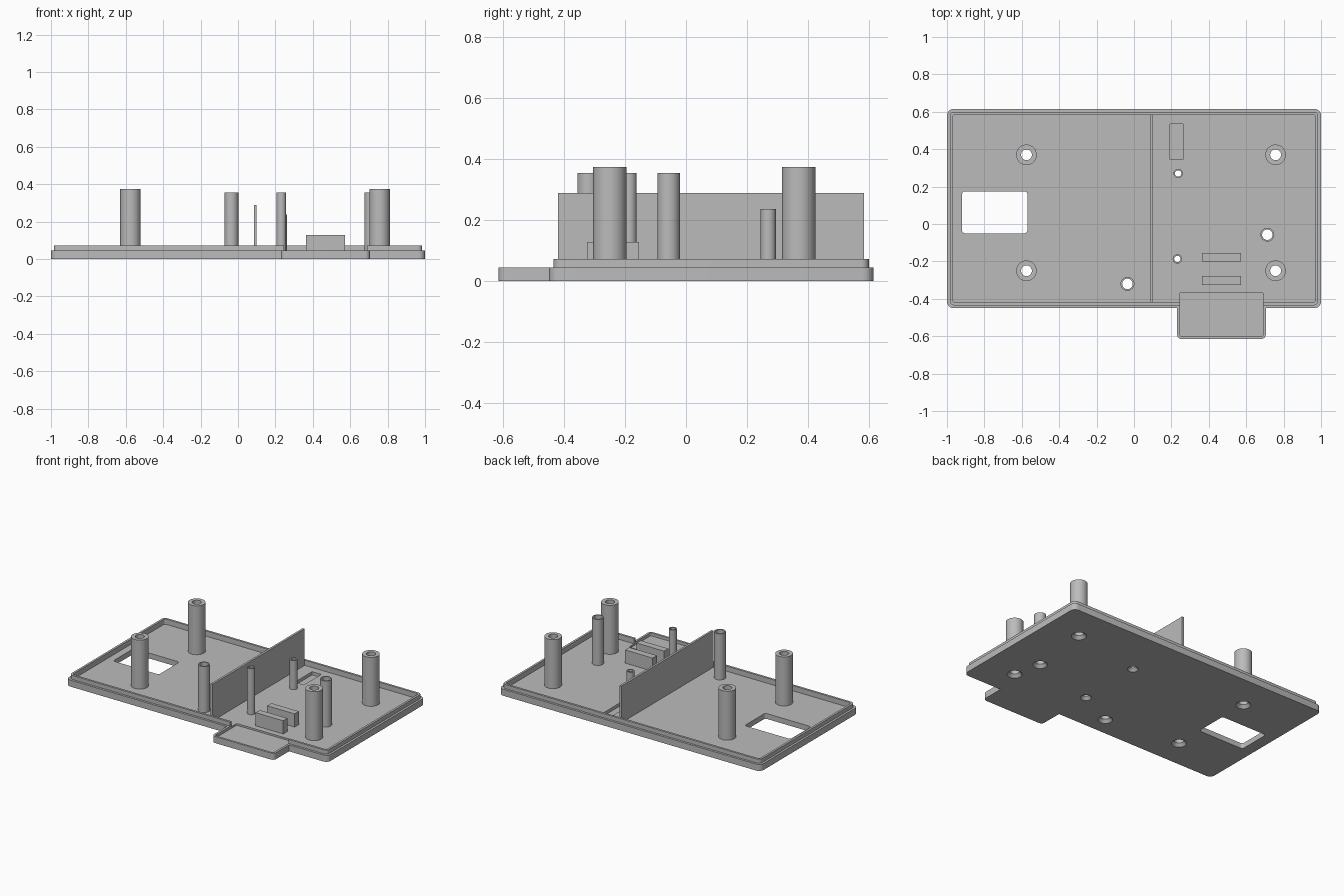
import bpy, bmesh, math

cube = bpy.data.objects.get("Cube")
if cube:
    bpy.data.objects.remove(cube, do_unlink=True)

grey = bpy.data.materials.new("light_grey_plastic")
grey.use_nodes = True
grey.diffuse_color = (0.5, 0.5, 0.5, 1)
grey.node_tree.nodes["Principled BSDF"].inputs["Base Color"].default_value = (0.5, 0.5, 0.5, 1)

FLOOR, SHELF, LIP = 0.037, 0.045, 0.073


def make(name, bm):
    bmesh.ops.recalc_face_normals(bm, faces=bm.faces)
    mesh = bpy.data.meshes.new(name)
    bm.to_mesh(mesh)
    bm.free()
    mesh.materials.append(grey)
    ob = bpy.data.objects.new(name, mesh)
    bpy.context.collection.objects.link(ob)
    return ob


def slab(name, x0, x1, y0, y1, z0, z1, r=0.0):
    """Upright prism over a rectangle with rounded corners."""
    bm = bmesh.new()
    pts = []
    corners = ((x1, y1), (x0, y1), (x0, y0), (x1, y0))
    for i, (cx, cy) in enumerate(corners):
        sx, sy = (-1 if cx == x1 else 1), (-1 if cy == y1 else 1)
        steps = 6 if r else 0
        for k in range(steps + 1):
            a = math.pi / 2 * (i + k / max(steps, 1))
            pts.append((cx + sx * r + r * math.cos(a), cy + sy * r + r * math.sin(a)))
    face = bm.faces.new([bm.verts.new((x, y, z0)) for x, y in pts])
    out = bmesh.ops.extrude_face_region(bm, geom=[face])
    for v in out["geom"]:
        if isinstance(v, bmesh.types.BMVert):
            v.co.z = z1
    return make(name, bm)


def lathe(name, x, y, profile, closed=False, n=32):
    """Spin a radius/height profile about an upright axis."""
    bm = bmesh.new()
    rings = [[bm.verts.new((x + r * math.cos(2 * math.pi * k / n),
                            y + r * math.sin(2 * math.pi * k / n), z))
              for k in range(n)] for r, z in profile]
    pairs = list(zip(rings, rings[1:]))
    if closed:
        pairs.append((rings[-1], rings[0]))
    else:
        bm.faces.new(rings[0])
        bm.faces.new(rings[-1])
    for a, b in pairs:
        for k in range(n):
            j = (k + 1) % n
            bm.faces.new((a[k], a[j], b[j], b[k]))
    return make(name, bm)


def smooth(ob):
    bpy.ops.object.select_all(action="DESELECT")
    ob.select_set(True)
    bpy.context.view_layer.objects.active = ob
    bpy.ops.object.shade_smooth_by_angle(angle=math.radians(30))


def combine(ob, tool, operation):
    """Apply a boolean and discard the tool."""
    tool.hide_render = True
    mod = ob.modifiers.new(operation.lower(), "BOOLEAN")
    mod.object, mod.operation, mod.solver = tool, operation, "EXACT"
    bpy.context.view_layer.objects.active = ob
    bpy.ops.object.modifier_apply(modifier=mod.name)
    bpy.data.objects.remove(tool, do_unlink=True)


# Tray: stepped slab with a side tab, hollowed out
tray = slab("tray", -1, 1, -0.45, 0.615, 0, SHELF, 0.035)
combine(tray, slab("tab", 0.23, 0.705, -0.615, -0.3, 0, SHELF, 0.025), "UNION")
combine(tray, slab("lip", -0.985, 0.985, -0.435, 0.6, 0.02, LIP, 0.025), "UNION")
combine(tray, slab("hollow", -0.97, 0.97, -0.42, 0.585, FLOOR, 0.2, 0.015), "DIFFERENCE")
combine(tray, slab("tab_hollow", 0.245, 0.69, -0.6, -0.365, 0.025, 0.2, 0.01), "DIFFERENCE")
combine(tray, slab("window", -0.92, -0.57, -0.05, 0.175, -0.1, 0.2, 0.018), "DIFFERENCE")
combine(tray, slab("slot", 0.192, 0.262, 0.345, 0.535, 0.015, 0.2), "DIFFERENCE")

# Hollow posts: name, x, y, outer radius, bore radius, top
posts = [("corner_post", x, y, 0.055, 0.029, 0.375)
         for x in (-0.575, 0.757) for y in (-0.25, 0.37)]
posts += [("button_post", -0.035, -0.32, 0.037, 0.028, 0.355),
          ("button_post", 0.713, -0.057, 0.037, 0.028, 0.355),
          ("light_tube", 0.232, -0.187, 0.025, 0.017, 0.355),
          ("light_tube", 0.236, 0.27, 0.025, 0.017, 0.237)]
for name, x, y, outer, bore, top in posts:
    sink = [(bore + 0.018, -0.01), (bore + 0.018, 0.0), (bore, 0.02), (bore, 0.1)]
    combine(tray, lathe("hole", x, y, sink), "DIFFERENCE")
    ring = [(bore, FLOOR), (outer, FLOOR), (outer, top), (bore, top)]
    smooth(lathe(name, x, y, ring, closed=True))
smooth(tray)

# Upright parts inside the tray
slab("divider_wall", 0.085, 0.1, -0.42, 0.585, FLOOR, 0.29)
for y in (-0.325, -0.2):
    slab("support_block", 0.363, 0.573, y, y + 0.046, FLOOR, 0.128)
